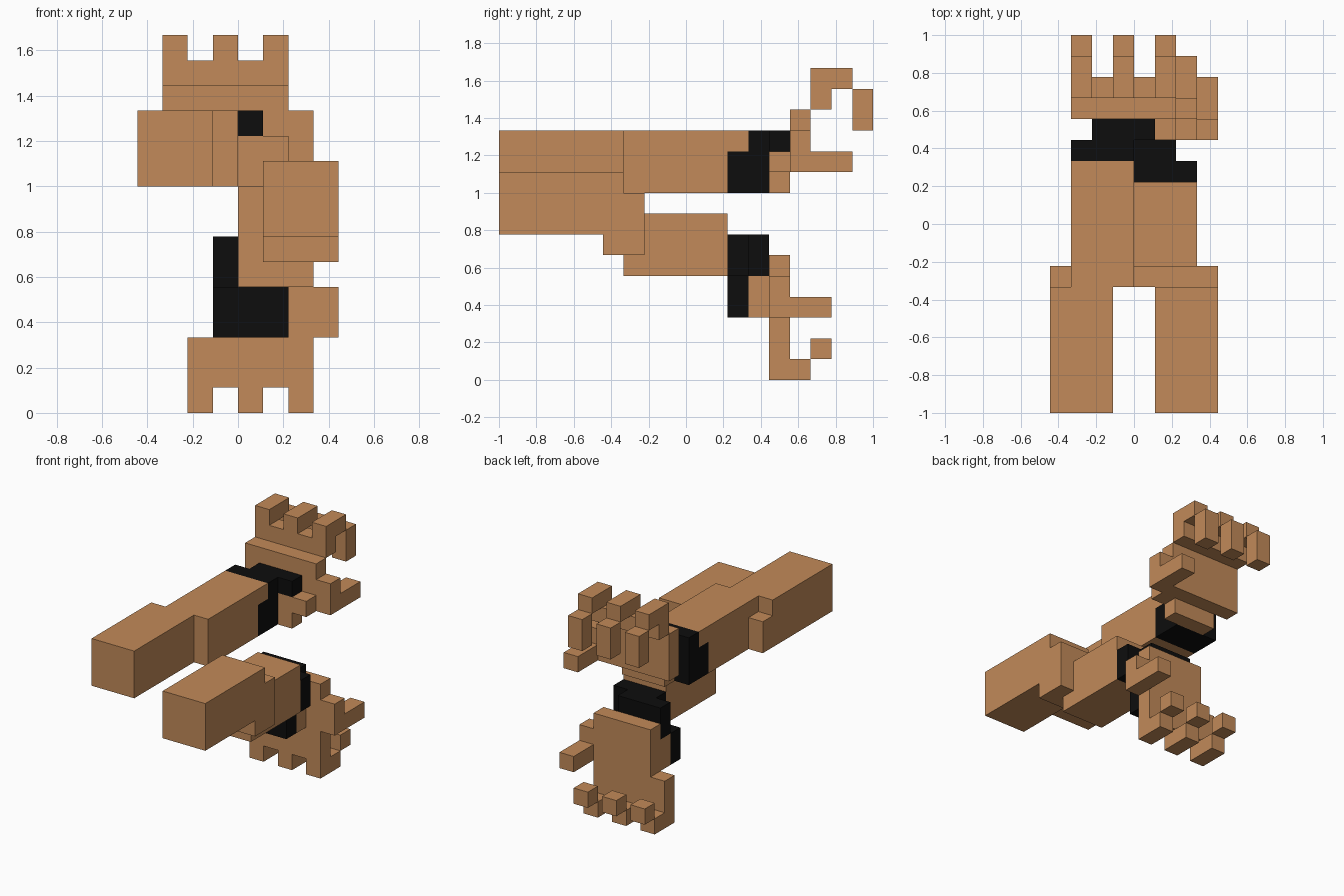
import bpy, bmesh
from mathutils import Vector

cube = bpy.data.objects.get("Cube")
if cube:
    bpy.data.objects.remove(cube, do_unlink=True)

U = 1 / 9  # size of one block


def material(name, rgb):
    m = bpy.data.materials.new(name)
    m.use_nodes = True
    m.diffuse_color = (*rgb, 1)
    bsdf = m.node_tree.nodes["Principled BSDF"]
    bsdf.inputs["Base Color"].default_value = (*rgb, 1)
    bsdf.inputs["Roughness"].default_value = 0.9
    return m


SKIN = material("tan skin", (0.54, 0.255, 0.10))
BAND = material("black band", (0.004, 0.004, 0.004))


def blocks(name, mat, *boxes):
    """Join boxes (x0, x1, y0, y1, z0, z1), in blocks, into one clean shell."""
    cells = set()
    for x0, x1, y0, y1, z0, z1 in boxes:
        cells |= {(x, y, z) for x in range(x0, x1)
                  for y in range(y0, y1) for z in range(z0, z1)}
    bm = bmesh.new()
    for c in cells:
        for axis in range(3):
            for side in (0, 1):
                n = list(c)
                n[axis] += 2 * side - 1
                if tuple(n) in cells:
                    continue
                # Outer face of this block
                a, b = (axis + 1) % 3, (axis + 2) % 3
                corners = []
                for i, j in ((0, 0), (1, 0), (1, 1), (0, 1)):
                    p = Vector(c)
                    p[axis] += side
                    p[a] += i
                    p[b] += j
                    corners.append(bm.verts.new(p * U))
                bm.faces.new(corners if side else corners[::-1])
    bmesh.ops.remove_doubles(bm, verts=bm.verts[:], dist=1e-4)
    bmesh.ops.dissolve_limit(bm, angle_limit=0.01, verts=bm.verts[:], edges=bm.edges[:])
    mesh = bpy.data.meshes.new(name)
    bm.to_mesh(mesh)
    bm.free()
    mesh.materials.append(mat)
    ob = bpy.data.objects.new(name, mesh)
    bpy.context.collection.objects.link(ob)
    return ob


# Raised right arm
blocks("right_upper_arm", SKIN, (-4, -1, -9, -3, 9, 12), (-4, -3, -3, -2, 9, 11))
blocks("right_forearm", SKIN, (-3, 0, -3, 2, 9, 12), (-3, 0, 2, 3, 11, 12))
blocks("right_wristband", BAND,
       (-3, 0, 2, 4, 9, 11), (-3, 0, 3, 4, 11, 12), (-2, 1, 4, 5, 11, 12))
blocks("right_hand_heel", SKIN, (-2, 1, 4, 5, 9, 11), (1, 2, 4, 5, 10, 11))
blocks("right_palm", SKIN, (-3, 2, 5, 6, 10, 13), (-3, 2, 6, 7, 13, 14))
blocks("right_thumb", SKIN, (2, 3, 5, 6, 10, 12), (2, 3, 6, 8, 10, 11))
for i, x in enumerate((-3, -1, 1)):
    blocks(f"right_finger_{i + 1}", SKIN,
           (x, x + 1, 6, 8, 14, 15), (x, x + 1, 8, 9, 12, 14))

# Lowered left arm
blocks("left_upper_arm", SKIN, (1, 4, -9, -3, 7, 10), (1, 4, -4, -3, 6, 7),
       (3, 4, -3, -2, 6, 9))
blocks("left_forearm", SKIN, (0, 3, -3, 2, 5, 8), (0, 3, -3, -2, 8, 9))
blocks("left_wristband", BAND,
       (0, 3, 2, 3, 5, 7), (-1, 2, 3, 4, 5, 7), (-1, 2, 2, 3, 3, 5))
blocks("left_hand_heel", SKIN, (-1, 2, 3, 4, 3, 5))
blocks("left_palm", SKIN, (-1, 3, 4, 5, 3, 6), (-2, 3, 4, 5, 1, 3))
blocks("left_thumb", SKIN, (3, 4, 4, 5, 3, 5), (3, 4, 5, 7, 3, 4))
for i, x in enumerate((-2, 0, 2)):
    blocks(f"left_finger_{i + 1}", SKIN,
           (x, x + 1, 4, 6, 0, 1), (x, x + 1, 6, 7, 1, 2))
